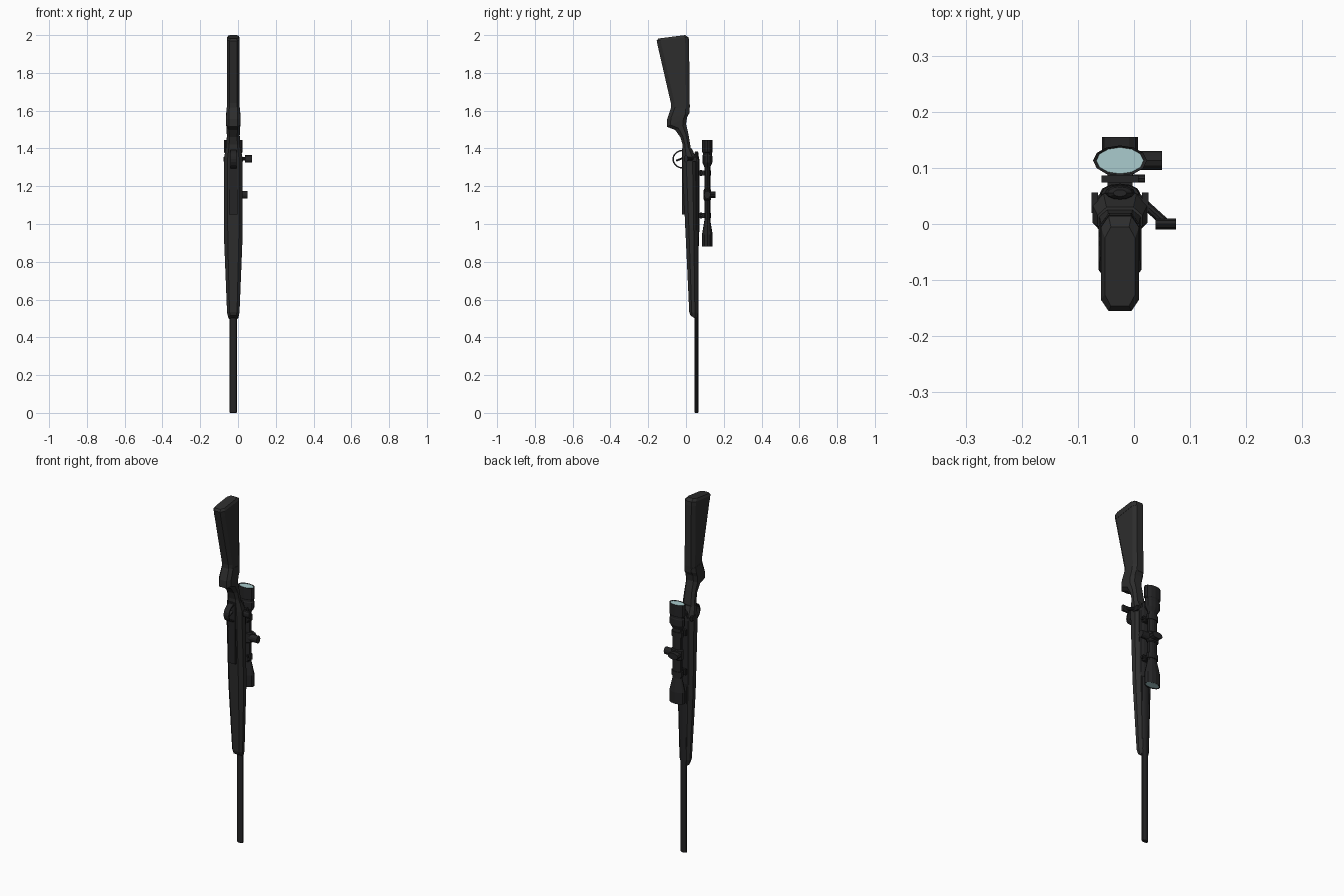
import bpy, bmesh, math
from mathutils import Vector, Matrix

if "Cube" in bpy.data.objects:
    bpy.data.objects.remove(bpy.data.objects["Cube"])

CX = -0.025      # centre line of the rifle
SCOPE_Y = 0.113
BORE_Y = 0.055


def material(name, rgb):
    m = bpy.data.materials.new(name)
    m.diffuse_color = (*rgb, 1)
    m.use_nodes = True
    m.node_tree.nodes["Principled BSDF"].inputs["Base Color"].default_value = m.diffuse_color
    return m


STOCK = material("dark grey stock", (0.026, 0.026, 0.026))
METAL = material("black metal", (0.018, 0.018, 0.019))
GLASS = material("pale teal glass", (0.40, 0.60, 0.61))


def finish(name, bm, mat):
    bmesh.ops.recalc_face_normals(bm, faces=bm.faces)
    me = bpy.data.meshes.new(name)
    bm.to_mesh(me)
    bm.free()
    me.materials.append(mat)
    ob = bpy.data.objects.new(name, me)
    bpy.context.collection.objects.link(ob)
    return ob


def skin(name, rings, mat):
    """Join equal rings of points into a closed skin."""
    bm = bmesh.new()
    rows = [[bm.verts.new(p) for p in r] for r in rings]
    n = len(rows[0])
    for a, b in zip(rows, rows[1:]):
        for i in range(n):
            j = (i + 1) % n
            bm.faces.new((a[i], a[j], b[j], b[i]))
    bm.faces.new(rows[0])
    bm.faces.new(rows[-1])
    return finish(name, bm, mat)


def loft(name, sections, mat):
    """Chamfered box sections: z at front, z at back, y front, y back, half width."""
    rings = []
    for zf, zb, y0, y1, w in sections:
        c = min(0.3 * (y1 - y0), 0.02)
        ring = []
        for x, y in ((-w * .6, y0), (w * .6, y0), (w, y0 + c), (w, y1 - c),
                     (w * .6, y1), (-w * .6, y1), (-w, y1 - c), (-w, y0 + c)):
            t = (y - y0) / (y1 - y0)
            ring.append((CX + x, y, zf + (zb - zf) * t))
        rings.append(ring)
    return skin(name, rings, mat)


def turned(name, y, profile, mat, sides=12):
    """Flattened turned part along z: profile of z, radius x, radius y."""
    rings = [[(CX + rx * math.cos(a), y + ry * math.sin(a), z)
              for a in (math.tau * i / sides for i in range(sides))]
             for z, rx, ry in profile]
    return skin(name, rings, mat)


def box(name, x, y, z, mat):
    bm = bmesh.new()
    bmesh.ops.create_cube(bm, size=1)
    for v in bm.verts:
        v.co = [(lo + hi) / 2 + c * (hi - lo) for c, (lo, hi) in zip(v.co, (x, y, z))]
    return finish(name, bm, mat)


def rod(name, a, b, r, mat, stretch=(1, 1, 1), sides=10):
    """Cylinder from a to b, stretched around its middle."""
    a, b = Vector(a), Vector(b)
    d = b - a
    bm = bmesh.new()
    bmesh.ops.create_cone(bm, cap_ends=True, segments=sides, radius1=r, radius2=r,
                          depth=d.length)
    turn = d.to_track_quat('Z', 'Y').to_matrix().to_4x4()
    bm.transform(Matrix.Translation((a + b) / 2) @ Matrix.Diagonal((*stretch, 1)) @ turn)
    return finish(name, bm, mat)


# Butt stock, with pad and grip
loft("butt_stock", [
    (1.60, 1.585, -0.078, 0.018, 0.034), (1.64, 1.62, -0.080, 0.020, 0.033),
    (1.94, 1.965, -0.149, 0.016, 0.033)], STOCK)
loft("butt_pad", [
    (1.94, 1.965, -0.149, 0.016, 0.034), (1.970, 1.988, -0.155, 0.014, 0.034),
    (1.982, 2.0, -0.146, -0.005, 0.027)], STOCK)
loft("pistol_grip", [
    (1.36, 1.36, -0.016, 0.032, 0.040), (1.42, 1.42, -0.018, 0.022, 0.036),
    (1.46, 1.48, -0.030, 0.012, 0.034), (1.498, 1.53, -0.058, 0.000, 0.036),
    (1.515, 1.565, -0.102, 0.006, 0.038), (1.555, 1.585, -0.100, 0.016, 0.038),
    (1.62, 1.61, -0.078, 0.019, 0.035)], STOCK)

# Fore stock
loft("fore_stock", [
    (0.515, 0.495, 0.024, 0.056, 0.026), (0.535, 0.53, 0.017, 0.060, 0.033),
    (0.90, 0.90, 0.000, 0.060, 0.048), (0.98, 0.98, -0.004, 0.060, 0.049),
    (1.25, 1.25, -0.016, 0.056, 0.049), (1.35, 1.35, -0.018, 0.054, 0.049),
    (1.40, 1.40, -0.018, 0.030, 0.040)], STOCK)

# Barrel and action
turned("barrel", BORE_Y, [(0.0, 0.016, 0.008), (0.003, 0.020, 0.0105),
                          (0.50, 0.020, 0.0105), (0.98, 0.026, 0.013)], METAL)
turned("receiver", BORE_Y, [(0.95, 0.030, 0.014), (0.97, 0.036, 0.017),
                            (1.33, 0.036, 0.017), (1.345, 0.033, 0.015)], METAL)
turned("bolt_shroud", BORE_Y, [(1.34, 0.028, 0.014), (1.375, 0.022, 0.011),
                               (1.385, 0.012, 0.006)], METAL)
for side in (-1, 1):
    x = CX + side * 0.045
    box("receiver_side_rail", (x - 0.006, x + 0.006), (0.02, 0.056), (1.33, 1.355), METAL)

# Bolt handle
rod("bolt_arm", (0.005, 0.048, 1.345), (0.056, 0.002, 1.345), 0.0085, METAL)
rod("bolt_knob", (0.038, 0.0, 1.345), (0.075, 0.0, 1.345), 0.02, METAL, (1, 0.5, 1))

# Floor plate, trigger and guard
box("floor_plate", (CX - 0.022, CX + 0.022), (-0.021, 0.01), (1.05, 1.25), METAL)
box("guard_base", (CX - 0.022, CX + 0.022), (-0.022, 0.0), (1.25, 1.40), METAL)
guard = []
for radius in (1.0, 0.86):
    guard.append([(-0.018 - 0.054 * radius * math.sin(a), 1.343 + 0.05 * radius * math.cos(a))
                  for a in (math.pi * i / 10 for i in range(11))])
bm = bmesh.new()
quads = [[bm.verts.new((CX + x, *p)) for p in (o, i)] for o, i in zip(*guard)
         for x in (-0.016, 0.016)]
for k in range(10):
    (a, b), (c, d), (e, f), (g, h) = quads[2 * k:2 * k + 4]
    for face in ((a, c, g, e), (b, f, h, d), (a, e, f, b), (c, d, h, g)):
        bm.faces.new(face)
finish("trigger_guard", bm, METAL)
rod("trigger", (CX, -0.015, 1.35), (CX, -0.052, 1.335), 0.005, METAL, (2, 1, 1), 6)

# Telescopic sight
turned("scope_body", SCOPE_Y, [
    (0.884, 0.040, 0.023), (0.880, 0.047, 0.028), (0.945, 0.047, 0.028),
    (1.02, 0.029, 0.0155), (1.30, 0.029, 0.0155), (1.325, 0.046, 0.026),
    (1.36, 0.046, 0.026), (1.365, 0.043, 0.024), (1.375, 0.043, 0.024),
    (1.38, 0.048, 0.027), (1.445, 0.048, 0.027), (1.441, 0.042, 0.0235)], METAL)
turned("eyepiece_lens", SCOPE_Y, [(1.440, 0.042, 0.0235), (1.443, 0.042, 0.0235)], GLASS)
turned("objective_lens", SCOPE_Y, [(0.882, 0.040, 0.023), (0.885, 0.040, 0.023)], GLASS)

# Adjustment turrets
turned("turret_block", SCOPE_Y, [(1.125, 0.030, 0.016), (1.13, 0.037, 0.020),
                                 (1.18, 0.037, 0.020), (1.185, 0.030, 0.016)], METAL)
rod("top_turret", (CX, SCOPE_Y, 1.155), (CX, 0.155, 1.155), 0.018, METAL, (1.8, 1, 1), 12)
rod("side_turret", (CX, SCOPE_Y, 1.155), (0.050, SCOPE_Y, 1.155), 0.019, METAL, (1, 0.9, 1.1), 12)

# Scope rings, feet and clamp screws
for z in (1.045, 1.27):
    turned("scope_ring", SCOPE_Y, [(z - 0.014, 0.036, 0.019), (z + 0.014, 0.036, 0.019)], METAL)
    box("ring_foot", (CX - 0.022, CX + 0.022), (0.066, 0.100), (z - 0.012, z + 0.012), METAL)
    box("ring_clamp", (CX - 0.033, CX + 0.033), (0.074, 0.086), (z - 0.016, z + 0.016), METAL)
    rod("clamp_screw", (CX, 0.081, z), (0.020, 0.081, z), 0.007, METAL, sides=8)
